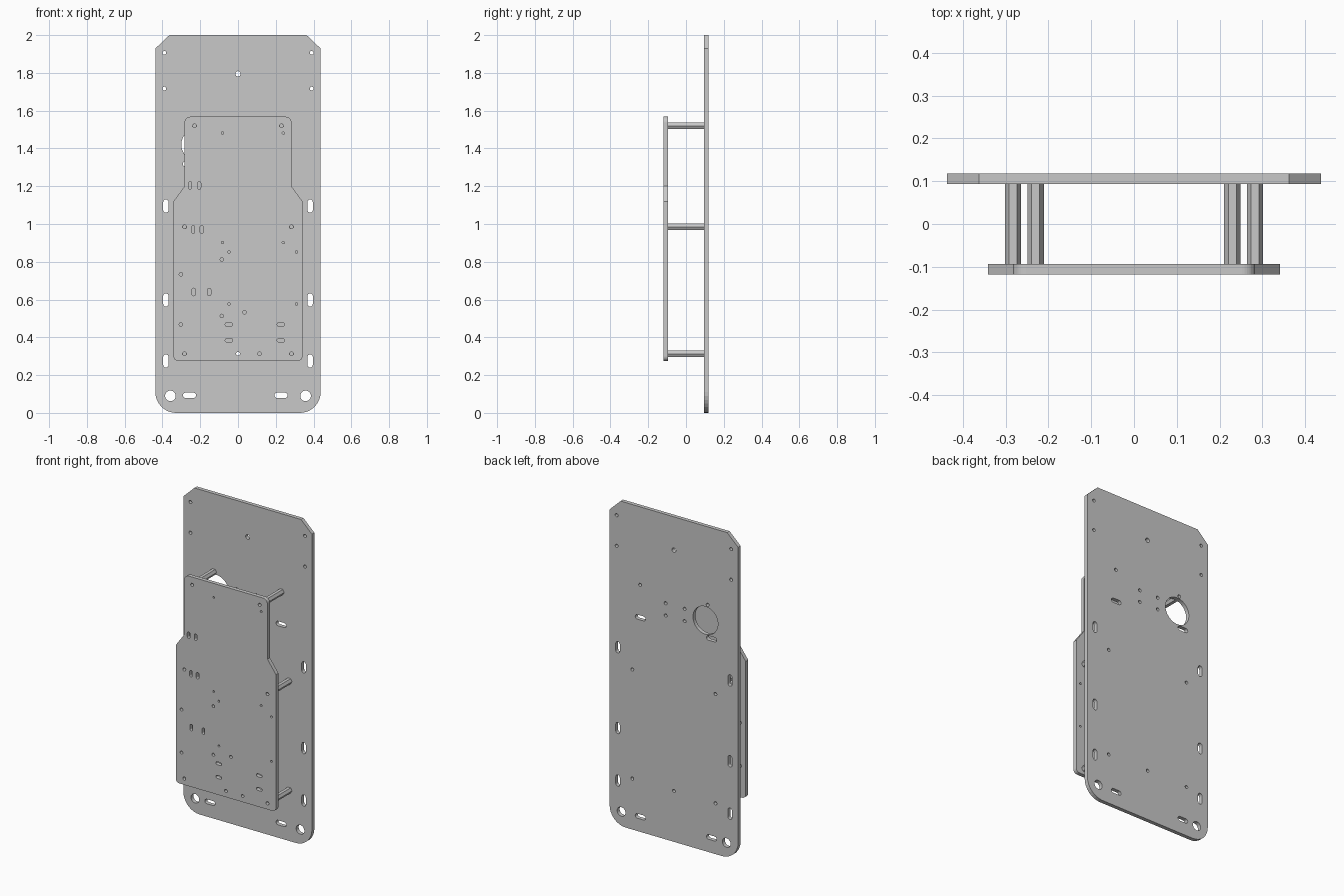
import bpy, bmesh
from math import pi, cos, sin
from mathutils import Matrix, Vector

cube = bpy.data.objects.get("Cube")
if cube:
    bpy.data.objects.remove(cube)

THICK = 0.024      # plate thickness
HALF_DEPTH = 0.118  # outer faces of the two plates

GREY = (0.58, 0.58, 0.58, 1)
grey = bpy.data.materials.new("light grey")
grey.use_nodes = True
grey.diffuse_color = GREY
grey.node_tree.nodes["Principled BSDF"].inputs["Base Color"].default_value = GREY


def circle(x, z, r, n=20):
    return [(x + r * cos(2 * pi * i / n), z + r * sin(2 * pi * i / n)) for i in range(n)]


def slot(x, z, length, width, upright=False, n=8):
    """Rounded slot outline."""
    r, h = width / 2, (length - width) / 2
    pts = []
    for side, start in ((1, -pi / 2), (-1, pi / 2)):
        for i in range(n + 1):
            a = start + pi * i / n
            pts.append((side * h + r * cos(a), r * sin(a)))
    return [(x - v, z + u) if upright else (x + u, z + v) for u, v in pts]


def rounded(corners, n=8):
    """Outline from (x, z, radius) corners, each radius rounded by an arc."""
    pts = []
    for i, (x, z, r) in enumerate(corners):
        p = Vector((x, z))
        if r == 0:
            pts.append(p)
            continue
        a = (Vector(corners[i - 1][:2]) - p).normalized()
        b = (Vector(corners[(i + 1) % len(corners)][:2]) - p).normalized()
        half = a.angle(b) / 2
        centre = p + (a + b).normalized() * r / sin(half)
        reach = r * cos(half) / sin(half)
        start = (p + a * reach - centre).normalized()
        end = (p + b * reach - centre).normalized()
        pts += [centre + r * start.slerp(end, k / n) for k in range(n + 1)]
    return pts


def mirrored(half):
    """Complete a right-hand outline, listed bottom to top, with its left side."""
    return half + [(-x, z, r) for x, z, r in reversed(half)]


def plate(name, outline, holes, y):
    """Flat sheet in the XZ plane with openings, centred at depth y."""
    curve = bpy.data.curves.new(name + "_profile", "CURVE")
    curve.dimensions = "2D"
    curve.fill_mode = "BOTH"
    curve.extrude = THICK / 2
    for loop in [outline] + holes:
        spline = curve.splines.new("POLY")
        spline.points.add(len(loop) - 1)
        for point, (u, v) in zip(spline.points, loop):
            point.co = (u, v, 0, 1)
        spline.use_cyclic_u = True
    temp = bpy.data.objects.new(name + "_profile", curve)
    bpy.context.collection.objects.link(temp)
    graph = bpy.context.evaluated_depsgraph_get()
    mesh = bpy.data.meshes.new_from_object(temp.evaluated_get(graph))
    bpy.data.objects.remove(temp)
    bm = bmesh.new()
    bm.from_mesh(mesh)
    bmesh.ops.remove_doubles(bm, verts=bm.verts, dist=0.00005)
    bmesh.ops.transform(bm, verts=bm.verts,
                        matrix=Matrix.Translation((0, y, 0)) @ Matrix.Rotation(pi / 2, 4, "X"))
    bmesh.ops.recalc_face_normals(bm, faces=bm.faces)
    finish(name, bm, mesh)


def finish(name, bm, mesh):
    bm.to_mesh(mesh)
    bm.free()
    mesh.name = name
    mesh.materials.clear()
    mesh.materials.append(grey)
    mesh.shade_flat()
    bpy.context.collection.objects.link(bpy.data.objects.new(name, mesh))


# Standoff positions shared by both plates
mounts = [(s * x, z) for x, z in ((0.23, 1.52), (0.283, 0.985), (0.283, 0.313)) for s in (-1, 1)]
mount_holes = [circle(x, z, 0.01) for x, z in mounts] + [circle(0, 0.313, 0.01)]

# Tall back plate: chamfered top, rounded bottom
holes = list(mount_holes)
for s in (-1, 1):
    holes += [circle(s * 0.39, z, 0.01) for z in (1.906, 1.717)]
    holes += [slot(s * 0.382, z, 0.07, 0.028, True) for z in (1.095, 0.598, 0.275)]
    holes.append(circle(s * 0.358, 0.09, 0.028, 32))
for x in (-0.257, 0.228):
    holes += [slot(x, z, 0.07, 0.028) for z in (0.093, 1.318)]
holes += [circle(x, z, 0.01) for x in (-0.073, 0.056) for z in (1.378, 1.453)]
holes += [circle(0, 1.795, 0.014), circle(-0.215, 1.42, 0.085, 48)]
outline = rounded(mirrored([(0.4375, 0, 0.11), (0.4375, 1.929, 0), (0.363, 2, 0)]))
plate("back_plate", outline, holes, HALF_DEPTH - THICK / 2)

# Smaller front plate: stepped in at the top
holes = list(mount_holes)
small = [(-0.082, 1.481), (0.24, 1.481), (-0.082, 0.902), (0.24, 0.902),
         (-0.048, 0.852), (0.31, 0.852), (-0.048, 0.577), (0.31, 0.577)]
medium = [(-0.085, 0.812), (-0.302, 0.733), (-0.085, 0.513), (0.034, 0.532),
          (-0.302, 0.468), (0.114, 0.313)]
uprights = [(-0.254, 1.204), (-0.206, 1.204), (-0.238, 0.971), (-0.193, 0.971),
            (-0.235, 0.64), (-0.153, 0.64)]
holes += [circle(x, z, 0.0065, 12) for x, z in small]
holes += [circle(x, z, 0.0095, 16) for x, z in medium]
holes += [slot(x, z, 0.04, 0.018, True) for x, z in uprights]
holes += [slot(x, z, 0.04, 0.018) for x in (-0.048, 0.227) for z in (0.468, 0.384)]
outline = rounded(mirrored([(0.341, 0.275, 0.025), (0.341, 1.12, 0),
                            (0.283, 1.2, 0), (0.283, 1.568, 0.03)]))
plate("front_plate", outline, holes, -HALF_DEPTH + THICK / 2)

# Hexagonal standoffs joining the plates, with a blind bore in each end
for i, (x, z) in enumerate(mounts):
    bm = bmesh.new()
    bmesh.ops.create_cone(bm, cap_ends=True, segments=6, radius1=0.019, radius2=0.019,
                          depth=2 * (HALF_DEPTH - THICK))
    caps = [f for f in bm.faces if len(f.verts) == 6]
    bmesh.ops.inset_individual(bm, faces=caps, thickness=0.009)
    bmesh.ops.inset_individual(bm, faces=caps, thickness=0, depth=-0.04)
    turn = Matrix.Rotation(pi / 2, 4, "X") @ Matrix.Rotation(pi / 6, 4, "Z")
    bmesh.ops.transform(bm, verts=bm.verts, matrix=Matrix.Translation((x, 0, z)) @ turn)
    finish(f"standoff_{i + 1}", bm, bpy.data.meshes.new("standoff"))
